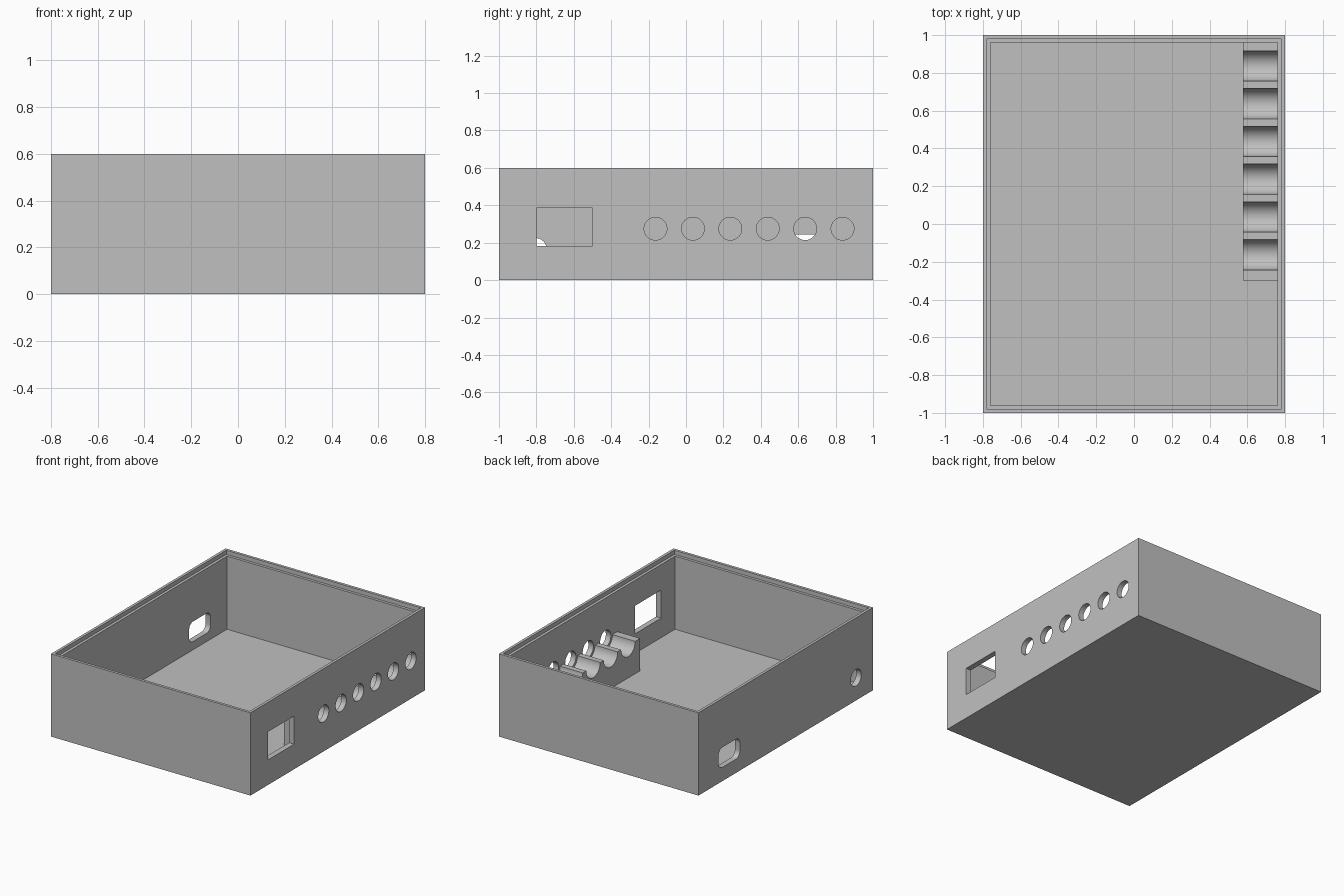
import bpy, bmesh
from math import sin, cos, pi, radians
from mathutils import Vector

if "Cube" in bpy.data.objects:
    bpy.data.objects.remove(bpy.data.objects["Cube"], do_unlink=True)

grey = bpy.data.materials.new("plain grey")
grey.use_nodes = True
grey.diffuse_color = (0.53, 0.53, 0.53, 1)
grey.node_tree.nodes["Principled BSDF"].inputs["Base Color"].default_value = grey.diffuse_color

WALL, FLOOR, HEIGHT = 0.04, 0.04, 0.6
HOLE_Z = 0.275
HOLE_YS = [-0.163 + 0.2 * i for i in range(6)]


def prism(name, profile, x0, x1):
    """Extrude a (y, z) outline along x."""
    bm = bmesh.new()
    face = bm.faces.new([bm.verts.new((x0, y, z)) for y, z in profile])
    ext = bmesh.ops.extrude_face_region(bm, geom=[face])
    moved = [v for v in ext["geom"] if isinstance(v, bmesh.types.BMVert)]
    bmesh.ops.translate(bm, verts=moved, vec=Vector((x1 - x0, 0, 0)))
    bmesh.ops.recalc_face_normals(bm, faces=bm.faces)
    mesh = bpy.data.meshes.new(name)
    bm.to_mesh(mesh)
    bm.free()
    mesh.materials.append(grey)
    obj = bpy.data.objects.new(name, mesh)
    bpy.context.collection.objects.link(obj)
    return obj


def rect(y0, y1, z0, z1):
    return [(y0, z0), (y1, z0), (y1, z1), (y0, z1)]


def arc(y, z, r, start, end, steps):
    angles = [start + (end - start) * i / steps for i in range(steps + 1)]
    return [(y + r * cos(a), z + r * sin(a)) for a in angles]


def circle(y, z, r):
    return arc(y, z, r, 0, 2 * pi, 48)[:-1]


def rounded_rect(y0, y1, z0, z1, r):
    centres = [(y1 - r, z1 - r), (y0 + r, z1 - r), (y0 + r, z0 + r), (y1 - r, z0 + r)]
    points = []
    for i, (y, z) in enumerate(centres):
        points += arc(y, z, r, i * pi / 2, (i + 1) * pi / 2, 8)
    return points


def combine(target, tool, operation):
    mod = target.modifiers.new(tool.name, "BOOLEAN")
    mod.operation, mod.object, mod.solver = operation, tool, "EXACT"
    bpy.context.view_layer.objects.active = target
    bpy.ops.object.modifier_apply(modifier=mod.name)
    bpy.data.objects.remove(tool, do_unlink=True)


# Open tray with a stepped rim
box = prism("enclosure_base", rect(-1, 1, 0, HEIGHT), -0.8, 0.8)
inner_x, inner_y = 0.8 - WALL, 1 - WALL
combine(box, prism("cavity", rect(-inner_y, inner_y, FLOOR, 0.7), -inner_x, inner_x), "DIFFERENCE")
lip = WALL / 2
combine(box, prism("rim_step", rect(-1 + lip, 1 - lip, HEIGHT - 0.03, 0.7), -0.8 + lip, 0.8 - lip),
        "DIFFERENCE")

# Cradle block with a half-round groove behind each port
outline = [(0.97, HOLE_Z), (0.97, 0.03), (-0.3, 0.03), (-0.3, HOLE_Z)]
for y in HOLE_YS:
    outline += arc(y, HOLE_Z, 0.08, pi, 2 * pi, 24)
combine(box, prism("cradle", outline, 0.578, 0.77), "UNION")

# Six round ports and a square socket on the left wall
for y in HOLE_YS:
    combine(box, prism("round_port", circle(y, HOLE_Z, 0.061), 0.7, 0.9), "DIFFERENCE")
combine(box, prism("square_socket", rect(-0.8, -0.5, 0.182, 0.385), 0.7, 0.9), "DIFFERENCE")

# Rounded slot and a cable hole on the right wall
combine(box, prism("rounded_slot", rounded_rect(0.525, 0.77, 0.1, 0.245, 0.045), -0.9, -0.7),
        "DIFFERENCE")
combine(box, prism("cable_hole", circle(-0.805, 0.165, 0.06), -0.9, -0.7), "DIFFERENCE")

# Smooth the round walls, keep the corners crisp
bpy.ops.object.select_all(action="DESELECT")
box.select_set(True)
bpy.context.view_layer.objects.active = box
bpy.ops.object.shade_smooth_by_angle(angle=radians(30))
